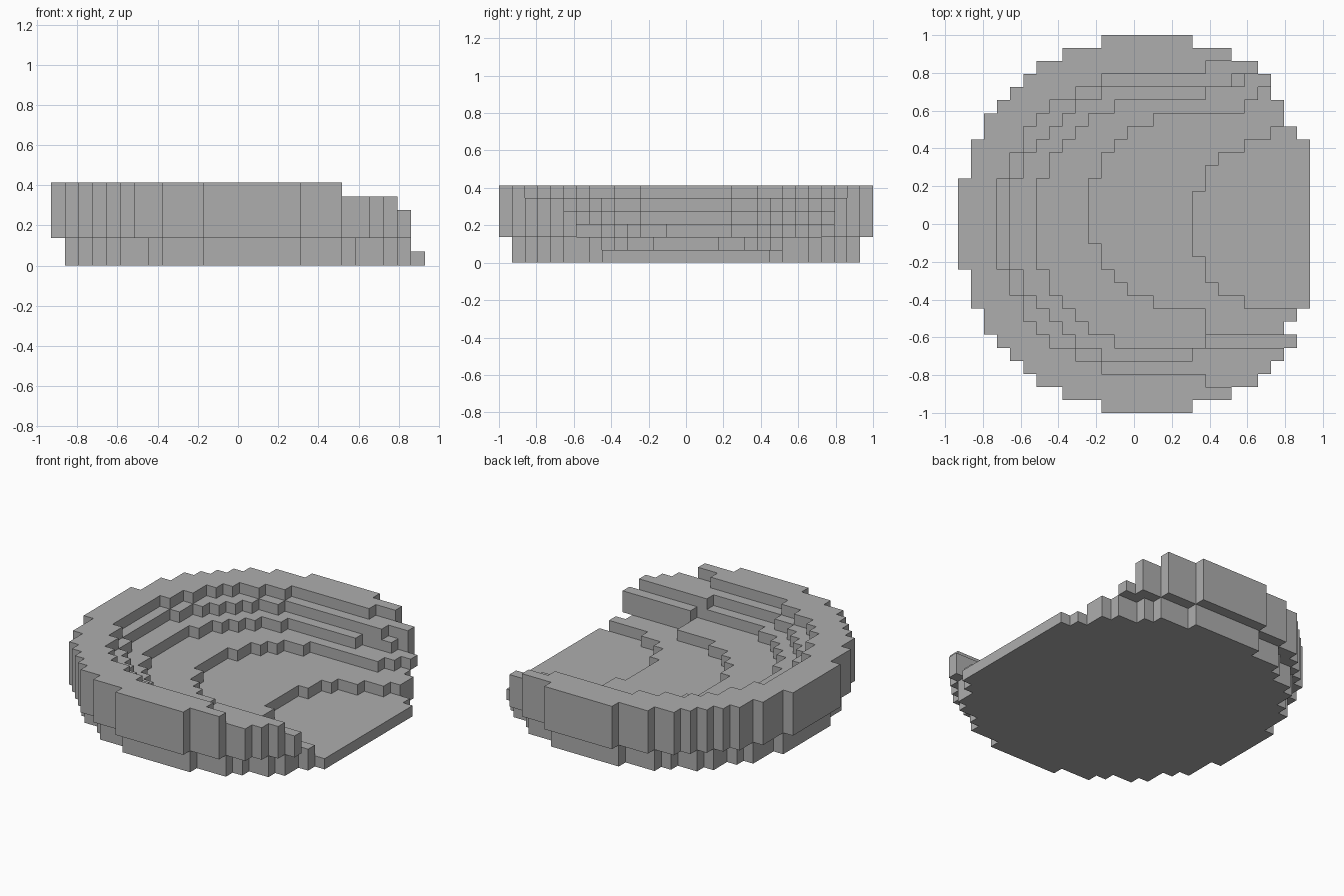
import bpy
import bmesh
import math

CELL = 2 / 29  # edge of one block

if "Cube" in bpy.data.objects:
    bpy.data.objects.remove(bpy.data.objects["Cube"], do_unlink=True)

stone = bpy.data.materials.new("stone_grey")
stone.use_nodes = True
stone.diffuse_color = (0.42, 0.42, 0.42, 1)
stone.node_tree.nodes["Principled BSDF"].inputs["Base Color"].default_value = stone.diffuse_color

# First column of each hollow, counted from the bowl's centre
SEAT_EDGE = [-8] * 4 + [-7] * 2 + [-6, -5, -4, -2, 5]                  # by distance from the axis
STAGE_EDGE = [5, 5, 1, -1, -2, -3, -3] + [-4] * 5 + [-3, -3, -2, -1, 1, 8, 9]  # from row -8 up
FLOOR_EDGE = [4, 4, 4, 5, 5, 6, 8]                                      # by distance from the axis


def level(x, y):
    """Height in blocks of the terrace at column x, row y; 0 is empty."""
    r, a = x * x + y * y, abs(y)
    if r > 210 or x > 12:
        return 0
    # Two upper rings, closed on one side and stepped down at the open end
    if x <= 3:
        if r > 132:
            return 6
        if r > 110:
            return 5
    else:
        if a >= 13 or (a == 12 and x == 4):
            return 6
        if a == 12 or y <= -10 or (y == 11 and x <= 6):
            return 5
        if y == 11:
            return 4 if x == 7 else 3
        if y == -9 and x >= 5:
            return 4
    if r > 182:
        return 0
    # Inner terraces
    if x < SEAT_EDGE[a]:
        return 4
    if y < -8 or x < STAGE_EDGE[y + 8]:
        return 3
    if (a <= 6 and x >= FLOOR_EDGE[a]) or (y == 7 and x >= 10):
        return 1
    return 2


def build_part(name, cells, bottom, top):
    """Extruded block region with walls only round its outline."""
    bm = bmesh.new()

    def quad(points):
        bm.faces.new([bm.verts.new((px * CELL, py * CELL, pz * CELL)) for px, py, pz in points])

    for x, y in cells:
        x0, y0 = x + 0.5, y - 0.5
        ring = [(x0, y0), (x0 + 1, y0), (x0 + 1, y0 + 1), (x0, y0 + 1)]
        quad([(*p, top) for p in ring])
        quad([(*p, bottom) for p in reversed(ring)])
        for i, (dx, dy) in enumerate([(0, -1), (1, 0), (0, 1), (-1, 0)]):
            if (x + dx, y + dy) not in cells:
                p, q = ring[i], ring[(i + 1) % 4]
                quad([(*p, bottom), (*q, bottom), (*q, top), (*p, top)])
    bmesh.ops.remove_doubles(bm, verts=bm.verts, dist=CELL / 100)
    bmesh.ops.dissolve_limit(bm, angle_limit=math.radians(1), verts=bm.verts, edges=bm.edges)
    mesh = bpy.data.meshes.new(name)
    bm.to_mesh(mesh)
    bm.free()
    mesh.materials.append(stone)
    bpy.context.collection.objects.link(bpy.data.objects.new(name, mesh))


grid = {(x, y): level(x, y) for x in range(-14, 13) for y in range(-14, 15)}

# Low entrance floor and the round foundation under everything else
build_part("entrance_floor", {c for c, h in grid.items() if h == 1}, 0, 1)
build_part("foundation", {c for c, h in grid.items()
                          if h >= 2 and c[0] ** 2 + c[1] ** 2 <= 182}, 0, 2)

# Terraces rising to the overhanging outer rim
for height, name in enumerate(["lower_terrace", "middle_terrace", "upper_terrace", "outer_rim"], 3):
    build_part(name, {c for c, h in grid.items() if h == height}, 2, height)
